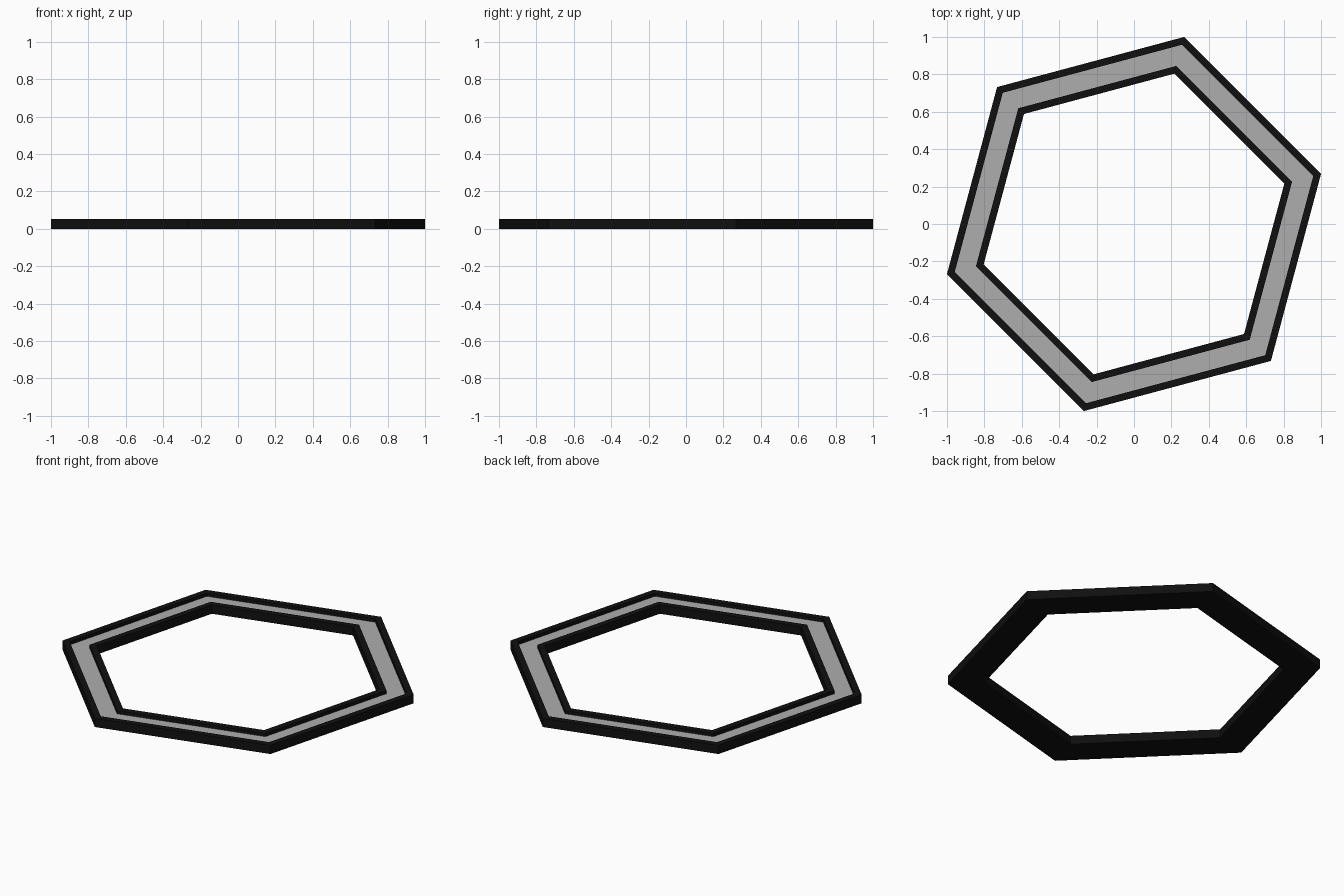
import bpy, math

if "Cube" in bpy.data.objects:
    bpy.data.objects.remove(bpy.data.objects["Cube"])

SIDES = 6
START = math.radians(15)
R_OUT, R_IN = 1.0353, 0.832     # corner radii of the ring
RIM = 0.043                      # rim width measured at the corners
HEIGHT, FLOOR = 0.053, 0.033     # total height, recessed panel height


def material(name, color):
    m = bpy.data.materials.new(name)
    m.diffuse_color = color
    m.use_nodes = True
    m.node_tree.nodes["Principled BSDF"].inputs["Base Color"].default_value = m.diffuse_color
    return m


def hex_sweep(name, profile, mat, closed=True):
    """Sweep a (radius, z) profile around the six corners."""
    n = len(profile)
    verts = []
    for i in range(SIDES):
        a = START + i * math.tau / SIDES
        verts += [(r * math.cos(a), r * math.sin(a), z) for r, z in profile]
    faces = []
    for i in range(SIDES):
        j = (i + 1) % SIDES
        for k in range(n if closed else n - 1):
            l = (k + 1) % n
            faces.append((i * n + k, j * n + k, j * n + l, i * n + l))
    me = bpy.data.meshes.new(name)
    me.from_pydata(verts, [], faces)
    me.materials.append(mat)
    ob = bpy.data.objects.new(name, me)
    bpy.context.collection.objects.link(ob)
    return ob


black = material("black", (0.005, 0.005, 0.005, 1))
grey = material("grey", (0.42, 0.42, 0.42, 1))

# Black channel with raised inner and outer rims (counter-clockwise profile)
hex_sweep("frame", [
    (R_IN, 0), (R_OUT, 0), (R_OUT, HEIGHT), (R_OUT - RIM, HEIGHT),
    (R_OUT - RIM, FLOOR - 0.003), (R_IN + RIM, FLOOR - 0.003),
    (R_IN + RIM, HEIGHT), (R_IN, HEIGHT)], black)

# Grey panel lying in the channel
hex_sweep("panel", [(R_OUT - RIM, FLOOR), (R_IN + RIM, FLOOR)], grey, closed=False)
